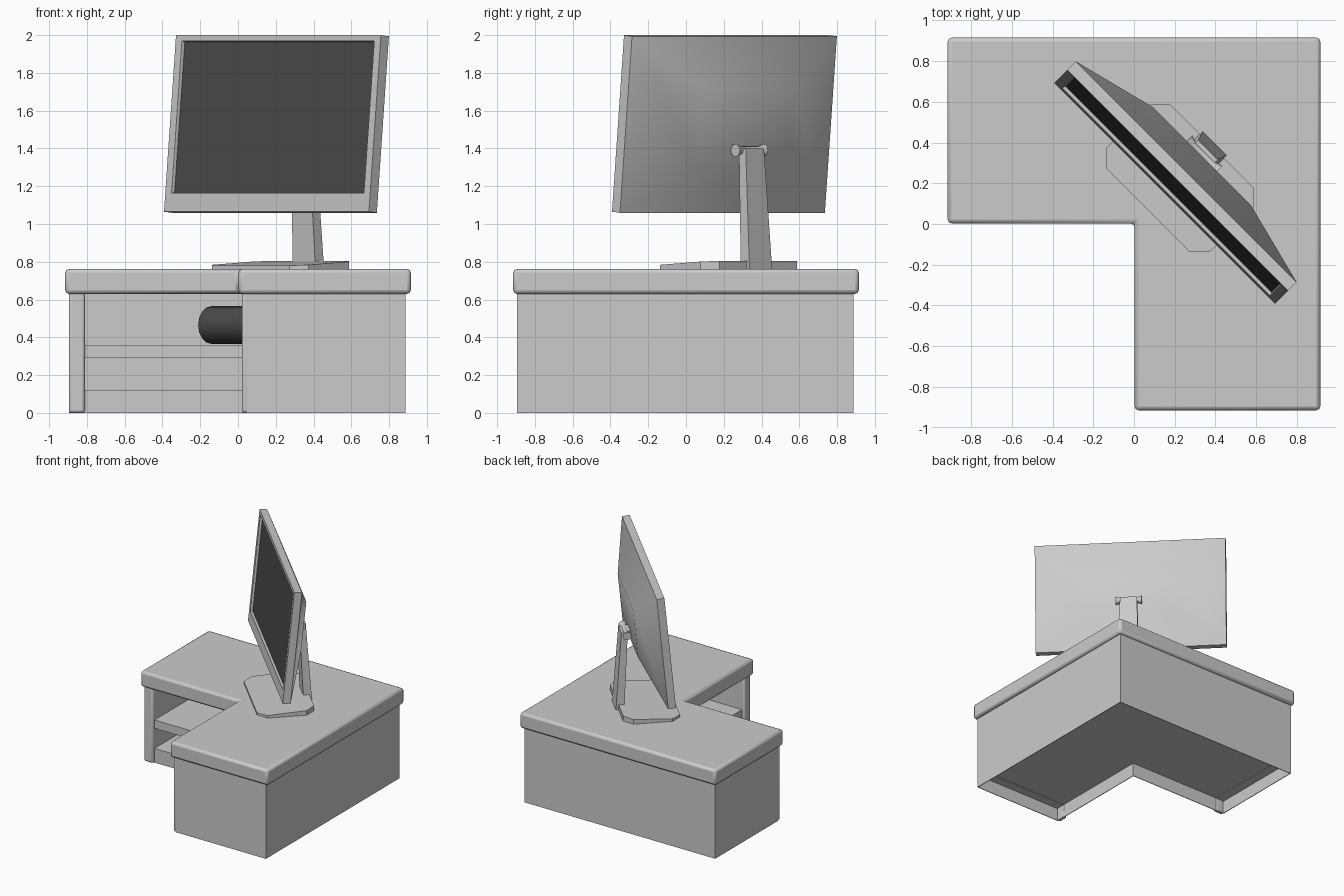
import bpy, bmesh, math
from mathutils import Vector

if "Cube" in bpy.data.objects:
    bpy.data.objects.remove(bpy.data.objects["Cube"])

R2 = math.sqrt(0.5)
DIAG = -math.pi / 4          # screen and stand are turned 45 degrees


def make(name, bm, loc=(0, 0, 0), rot=(0, 0, 0), bevel=0, segs=2, smooth=None, mat=None):
    bmesh.ops.recalc_face_normals(bm, faces=bm.faces)
    me = bpy.data.meshes.new(name)
    bm.to_mesh(me)
    bm.free()
    ob = bpy.data.objects.new(name, me)
    bpy.context.collection.objects.link(ob)
    ob.location, ob.rotation_euler = loc, rot
    if bevel:
        m = ob.modifiers.new("bevel", 'BEVEL')
        m.width, m.segments, m.limit_method = bevel, segs, 'ANGLE'
    if mat:
        me.materials.append(mat)
    if smooth:
        bpy.context.view_layer.objects.active = ob
        bpy.ops.object.select_all(action='DESELECT')
        ob.select_set(True)
        bpy.ops.object.shade_smooth_by_angle(angle=math.radians(smooth))
    return ob


def loft(rings, cap_start=True, cap_end=True):
    bm = bmesh.new()
    vs = [[bm.verts.new(p) for p in r] for r in rings]
    n = len(rings[0])
    for a, b in zip(vs, vs[1:]):
        for i in range(n):
            j = (i + 1) % n
            bm.faces.new((a[i], a[j], b[j], b[i]))
    if cap_start:
        bm.faces.new(vs[0])
    if cap_end:
        bm.faces.new(vs[-1])
    return bm


def prism(outline, z0, z1, bottom=True):
    return loft([[(x, y, z) for x, y in outline] for z in (z0, z1)], cap_start=bottom)


def rect(x0, x1, y0, y1):
    return [(x0, y0), (x1, y0), (x1, y1), (x0, y1)]


def ell(end, inner, outer):
    # L outline, mirror-symmetric about the x = y diagonal
    return [(end, outer), (end, inner), (inner, inner), (inner, end), (outer, end), (outer, outer)]


def disc(x, r, n=16):
    return [(x, r * math.cos(math.tau * i / n), r * math.sin(math.tau * i / n)) for i in range(n)]


def diag(n, z):
    return (n * R2, n * R2, z)


dark = bpy.data.materials.new("dark")
dark.diffuse_color = (0.07, 0.07, 0.07, 1)
dark.use_nodes = True
dark.node_tree.nodes["Principled BSDF"].inputs["Base Color"].default_value = dark.diffuse_color

# desk: top, shelf and hollow plinth
make("desk_top", prism(ell(-0.915, 0.003, 0.915), 0.63, 0.762), bevel=0.02, smooth=40)
make("middle_shelf", prism(ell(-0.82, 0.045, 0.88), 0.29, 0.36))
plinth = make("plinth", prism(ell(-0.895, 0.045, 0.888), 0, 0.12, bottom=False))
shell = plinth.modifiers.new("shell", 'SOLIDIFY')
shell.thickness, shell.offset = 0.008, -1

# outer walls, end panels and rounded front posts, one set per arm
for arm, swap in (("left", False), ("right", True)):
    def block(name, x0, x1, y0, y1, z0, bevel=0):
        r = rect(y0, y1, x0, x1) if swap else rect(x0, x1, y0, y1)
        make(f"{arm}_{name}", prism(r, z0, 0.64), bevel=bevel, segs=3,
             smooth=40 if bevel else None)
    block("outer_wall", -0.895, 0.888, 0.876, 0.888, 0.11)
    block("end_panel", -0.895, -0.812, 0.04, 0.888, 0.11)
    block("front_post", -0.896, -0.811, 0.02, 0.055, 0, bevel=0.015)

# dark roll lying across the corner shelf
make("shelf_cylinder", loft([disc(-0.665, 0.1), disc(0.665, 0.1)]),
     loc=diag(0.33 / R2, 0.465), rot=(0, 0, DIAG), smooth=40, mat=dark)

# monitor housing: bulged back, rim, bezel and recess
def ring(hw, z0, z1, y):
    return [(-hw, y, z0), (hw, y, z0), (hw, y, z1), (-hw, y, z1)]

TILT = (math.radians(-5.5), 0, DIAG)
ORIGIN = diag(0.213, 1.065)
H = 0.939
make("monitor_housing", loft([
    ring(0.34, 0.27, 0.67, 0.195), ring(0.767, 0, H, 0.06), ring(0.767, 0, H, 0),
    ring(0.72, 0.1, H - 0.03, 0), ring(0.715, 0.105, H - 0.035, 0.022)]),
    loc=ORIGIN, rot=TILT, smooth=40)
make("screen", loft([ring(0.717, 0.103, H - 0.033, 0.018), ring(0.717, 0.103, H - 0.033, 0.03)]),
     loc=ORIGIN, rot=TILT, mat=dark)

# stand foot: chamfered plate, top sloping down to the front
c, w, n0, n1 = 0.07, 0.36, 0.097, 0.54
plate = [(-w + c, n0), (w - c, n0), (w, n0 + c), (w, n1 - c),
         (w - c, n1), (-w + c, n1), (-w, n1 - c), (-w, n0 + c)]
make("stand_foot", loft([[(x, y, 0.76) for x, y in plate],
                         [(x, y, 0.78 + 0.025 * (y - n0) / (n1 - n0)) for x, y in plate]]),
     rot=(0, 0, DIAG))

# tapered neck leaning toward the screen
make("stand_neck", loft([[(x, y, z) for x, y in rect(-hw, hw, a, b)] for hw, a, b, z in
                         ((0.085, 0.495, 0.56, 0.762), (0.068, 0.465, 0.515, 1.40))]),
     rot=(0, 0, DIAG))

# hinge bar with flared ends and the mount joining it to the housing
make("hinge", loft([disc(x, r, 12) for x, r in
                    ((-0.105, 0.034), (-0.068, 0.022), (0.068, 0.022), (0.105, 0.034))]),
     loc=diag(0.475, 1.39), rot=(0, 0, DIAG), smooth=30)
make("hinge_mount", prism(rect(-0.06, 0.06, 0.41, 0.48), 1.365, 1.41), rot=(0, 0, DIAG))
